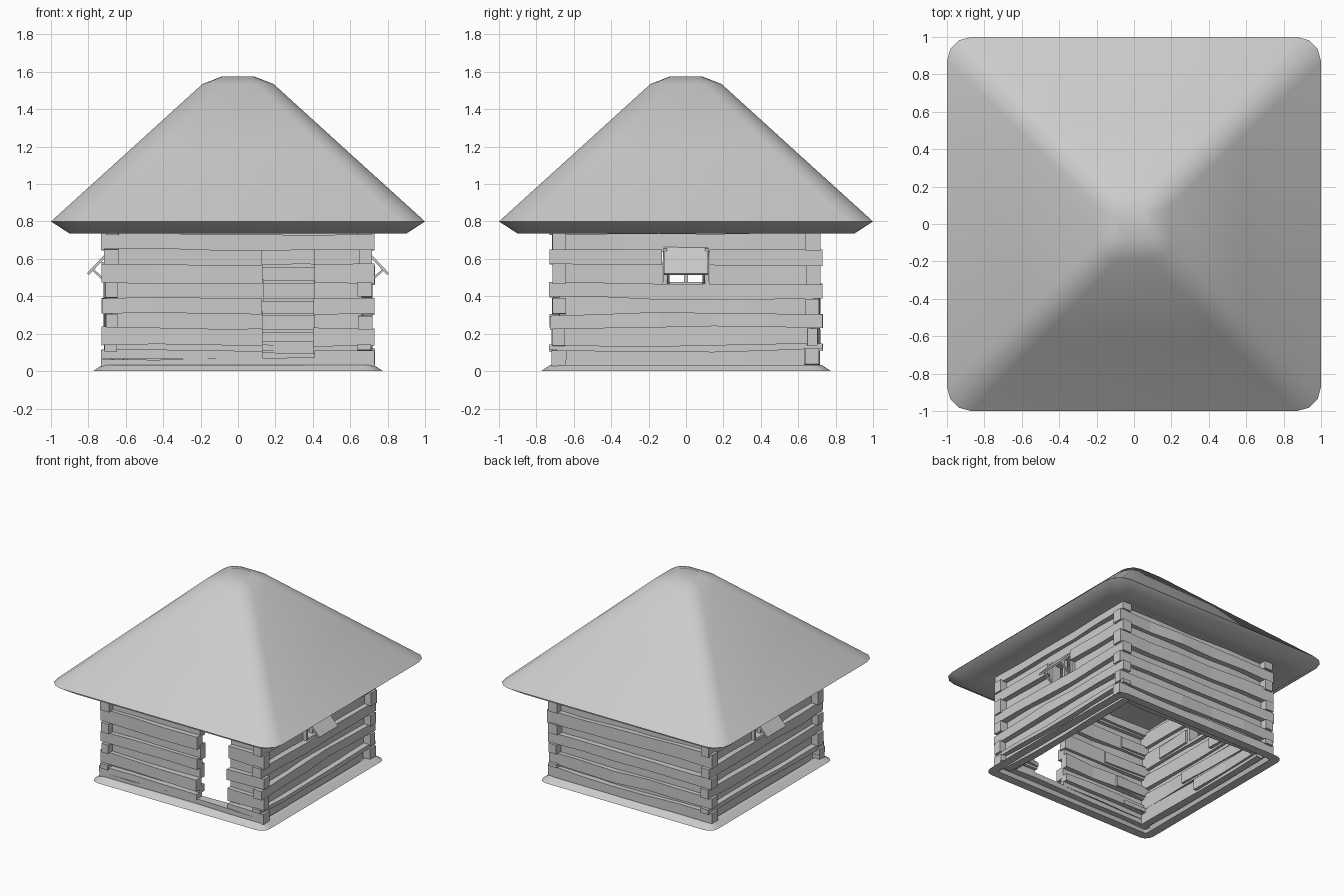
import bpy, bmesh, math, random
from mathutils import Vector, Matrix

random.seed(7)
if "Cube" in bpy.data.objects:
    bpy.data.objects.remove(bpy.data.objects["Cube"], do_unlink=True)

GREY = (0.6, 0.6, 0.6, 1)
grey = bpy.data.materials.new("plain_grey")
grey.use_nodes = True
grey.diffuse_color = GREY
grey.node_tree.nodes["Principled BSDF"].inputs["Base Color"].default_value = GREY


def loft(bm, rings, closed=False):
    """Skin a row of equal rings; cap the ends unless the row closes on itself."""
    loops = [[bm.verts.new(p) for p in ring] for ring in rings]
    pairs = list(zip(loops, loops[1:]))
    if closed:
        pairs.append((loops[-1], loops[0]))
    else:
        bm.faces.new(loops[0])
        bm.faces.new(loops[-1])
    n = len(loops[0])
    for a, b in pairs:
        for i in range(n):
            j = (i + 1) % n
            bm.faces.new((a[i], a[j], b[j], b[i]))


def finish(name, bm, turn=0, smooth=None):
    bmesh.ops.recalc_face_normals(bm, faces=bm.faces)
    bm.transform(Matrix.Rotation(turn, 4, "Z"))
    mesh = bpy.data.meshes.new(name)
    bm.to_mesh(mesh)
    bm.free()
    mesh.materials.append(grey)
    obj = bpy.data.objects.new(name, mesh)
    bpy.context.scene.collection.objects.link(obj)
    if smooth:
        bpy.ops.object.select_all(action="DESELECT")
        obj.select_set(True)
        bpy.context.view_layer.objects.active = obj
        bpy.ops.object.shade_smooth_by_angle(angle=smooth)


def rounded_square(half, radius, z, steps=3):
    points = []
    for corner in range(4):
        mid = math.radians(45 + 90 * corner)
        cx = math.copysign(half - radius, math.cos(mid))
        cy = math.copysign(half - radius, math.sin(mid))
        for s in range(steps + 1):
            a = math.pi / 2 * (corner + s / steps)
            points.append((cx + radius * math.cos(a), cy + radius * math.sin(a), z))
    return points


def bar(bm, a, b, width, thick):
    """Straight bar from a to b, its width running along y."""
    a, b = Vector(a), Vector(b)
    u = Vector((0, width / 2, 0))
    v = (b - a).cross(u).normalized() * thick / 2
    loft(bm, [[c - u - v, c + u - v, c + u + v, c - u + v] for c in (a, b)])


def log(bm, x0, x1, z0, z1, depth, thick):
    """Rough-hewn log along x with a slightly wavy outline."""
    count = max(2, round((x1 - x0) / 0.3) + 1)
    phase, bow = random.uniform(0, 6), random.uniform(-0.01, 0.01)
    rings = []
    for i in range(count):
        x = x0 + (x1 - x0) * i / (count - 1)
        sway = bow * math.sin(phase + 3 * x)
        lo = z0 + sway + random.uniform(-0.006, 0.004)
        hi = z1 + sway + random.uniform(-0.004, 0.006)
        out = -depth - thick / 2 + random.uniform(-0.008, 0.008)
        back = -depth + thick / 2 + random.uniform(-0.008, 0.008)
        rings.append([(x, out, lo), (x, back, lo), (x, back, hi), (x, out, hi)])
    loft(bm, rings)


# Roof: soft four-sided pyramid with a bevelled eave, raised soffit and blunt top
profile = [(0.73, 0.04, 0.795), (0.90, 0.09, 0.735), (1.0, 0.13, 0.80),
           (0.595, 0.115, 1.167), (0.19, 0.10, 1.535), (0.09, 0.05, 1.574)]
bm = bmesh.new()
loft(bm, [rounded_square(*p) for p in profile])
finish("roof", bm, smooth=math.radians(80))

# Foundation: narrow sloping skirt, open in the middle
bm = bmesh.new()
loft(bm, [rounded_square(0.775, 0.07, 0), rounded_square(0.725, 0.05, 0.033),
          rounded_square(0.69, 0.02, 0.033), rounded_square(0.705, 0.02, 0)], closed=True)
finish("foundation_skirt", bm)

# Walls: courses alternate between long front/back logs and long side logs
levels = [0.03, 0.11, 0.14, 0.23, 0.305, 0.39, 0.47, 0.57, 0.65, 0.735, 0.80]
courses = [(a, b, i % 2) for i, (a, b) in enumerate(zip(levels, levels[1:]))]
DOOR = (0.14, 0.405, 0.065, 0.655)
WINDOW = (-0.125, 0.125, 0.46, 0.66)
walls = [("front_wall", 0, DOOR), ("right_wall", 1, WINDOW),
         ("back_wall", 2, None), ("left_wall", 3, WINDOW)]

for name, quarter, hole in walls:
    bm = bmesh.new()
    for low, high, parity in courses:
        long_log = parity == quarter % 2
        reach = 0.73 if long_log else 0.66
        depth, thick = (0.677, 0.07) if long_log else (0.642, 0.06)
        lap = 0 if long_log else 0.014
        parts = [(low, high)]
        if hole and low < hole[2] < high - 0.02:
            parts = [(low, hole[2]), (hole[2], high)]
        for a, b in parts:
            spans = [(-reach, reach)]
            if hole and hole[2] < (a + b) / 2 < hole[3]:
                spans = [(-reach, hole[0] - random.uniform(0, 0.012)), (hole[1], reach)]
            for x0, x1 in spans:
                x0 += random.uniform(-0.004, 0.004)
                log(bm, x0, x1, a - lap, b + lap, depth, thick)
                # Short inner planks backing the recessed courses
                if not long_log:
                    end = x0 + (x1 - x0) * random.uniform(0.3, 0.7)
                    log(bm, x0, end, a, b, 0.615, 0.04)
    finish(name, bm, turn=quarter * math.pi / 2)

# Windows: barred frame with a propped shutter on both sides
for name, turn in (("right", 0), ("left", math.pi)):
    bm = bmesh.new()
    bar(bm, (0.61, 0, 0.463), (0.70, 0, 0.463), 0.25, 0.026)
    bar(bm, (0.61, 0, 0.65), (0.668, 0, 0.65), 0.25, 0.022)
    for y in (-0.113, 0.113):
        bar(bm, (0.655, y, 0.452), (0.655, y, 0.655), 0.022, 0.08)
    bar(bm, (0.655, 0, 0.46), (0.655, 0, 0.65), 0.02, 0.03)
    finish(name + "_window_frame", bm, turn)

    bm = bmesh.new()
    bar(bm, (0.67, 0, 0.658), (0.803, 0, 0.518), 0.235, 0.014)
    finish(name + "_shutter", bm, turn)

    bm = bmesh.new()
    for y in (-0.095, 0.095):
        bar(bm, (0.78, y, 0.545), (0.69, y, 0.465), 0.014, 0.012)
    finish(name + "_shutter_props", bm, turn)
